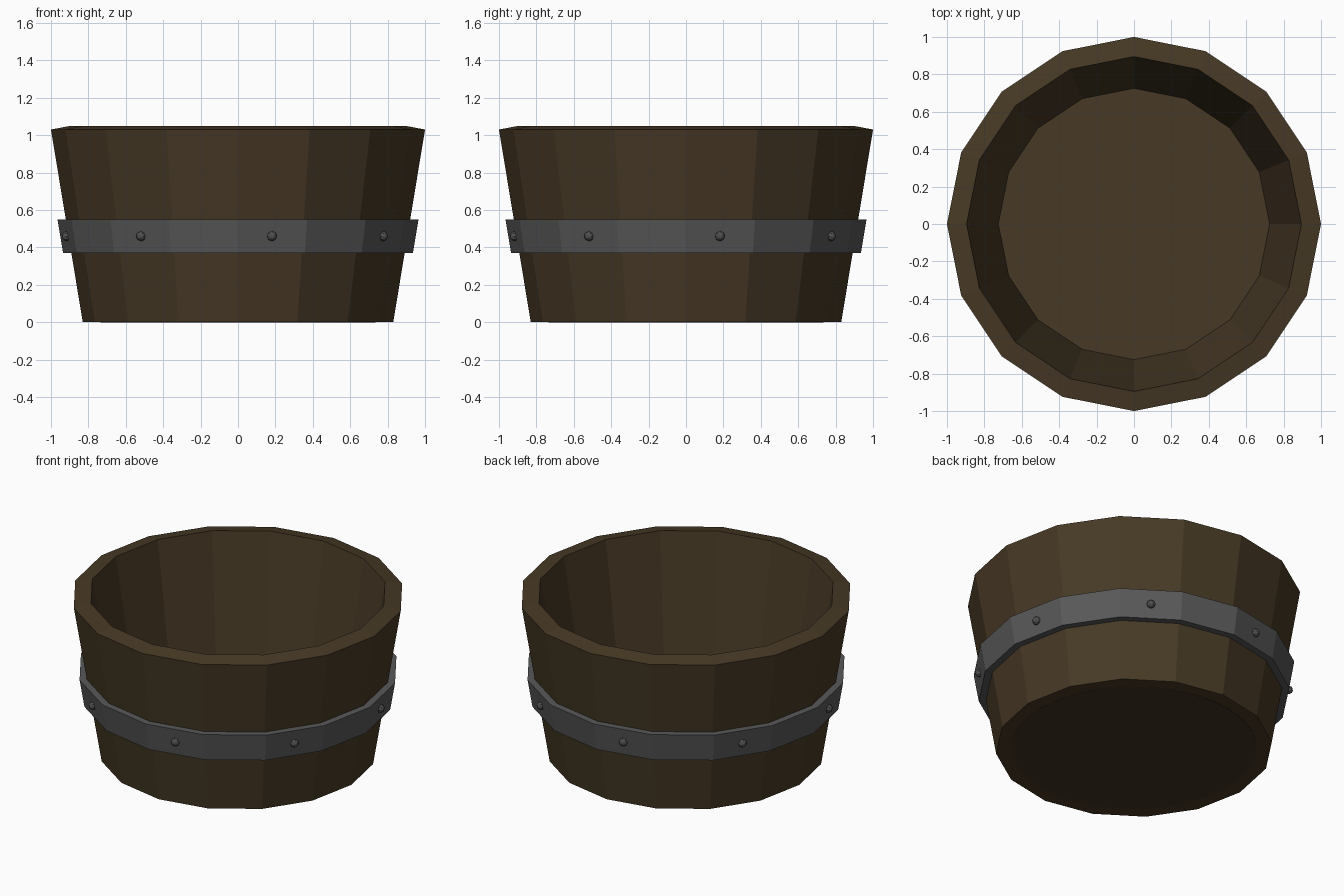
import bpy, bmesh, math
from mathutils import Matrix, Vector

if "Cube" in bpy.data.objects:
    bpy.data.objects.remove(bpy.data.objects["Cube"])

SIDES = 16


def material(name, rgb):
    m = bpy.data.materials.new(name)
    m.diffuse_color = (*rgb, 1)
    m.use_nodes = True
    m.node_tree.nodes["Principled BSDF"].inputs["Base Color"].default_value = m.diffuse_color
    return m


wood = material("brown_wood", (0.063, 0.041, 0.0185))
base_wood = material("dark_base_wood", (0.055, 0.034, 0.019))
iron = material("grey_iron", (0.098, 0.098, 0.098))
rivet_iron = material("dark_grey_iron", (0.082, 0.082, 0.082))


def finish(bm, name, mat):
    bmesh.ops.recalc_face_normals(bm, faces=bm.faces)
    mesh = bpy.data.meshes.new(name)
    bm.to_mesh(mesh)
    bm.free()
    mesh.materials.append(mat)
    ob = bpy.data.objects.new(name, mesh)
    bpy.context.collection.objects.link(ob)
    return ob


def lathe(name, profile, mat, closed=False, caps=False, sides=SIDES):
    """Turn (radius, height) points into a faceted ring."""
    bm = bmesh.new()
    rings = []
    for r, z in profile:
        rings.append([bm.verts.new((r * math.cos(a), r * math.sin(a), z))
                      for a in (2 * math.pi * i / sides for i in range(sides))])
    pairs = list(zip(rings, rings[1:]))
    if closed:
        pairs.append((rings[-1], rings[0]))
    for lo, hi in pairs:
        for i in range(sides):
            j = (i + 1) % sides
            bm.faces.new((lo[i], lo[j], hi[j], hi[i]))
    if caps:
        bm.faces.new(rings[0])
        bm.faces.new(rings[-1])
    return finish(bm, name, mat)


# Tub wall with outward-sloping rim and inner floor
lathe("tub_body", [(0.83, 0), (1.0, 1.03), (0.895, 1.05), (0.725, 0.04)],
      wood, caps=True)

# Thin round plate under the tub
lathe("base_plate", [(0.735, -0.002), (0.735, 0.004)], base_wood, caps=True, sides=32)

# Iron hoop
lathe("iron_hoop", [(0.87, 0.37), (0.935, 0.37), (0.965, 0.55), (0.90, 0.55)],
      iron, closed=True)

# Rivets centred on every second hoop facet
bm = bmesh.new()
dist = 0.95 * math.cos(math.pi / SIDES)
for k in range(8):
    a = math.radians(11.25 + 45 * k)
    out = Vector((math.cos(a), math.sin(a), -0.165)).normalized()
    turn = out.to_track_quat('Z', 'Y').to_matrix().to_4x4()
    place = Matrix.Translation((dist * math.cos(a), dist * math.sin(a), 0.46))
    bmesh.ops.create_uvsphere(bm, u_segments=8, v_segments=6, radius=0.027,
                              matrix=place @ turn)
finish(bm, "hoop_rivets", rivet_iron)
